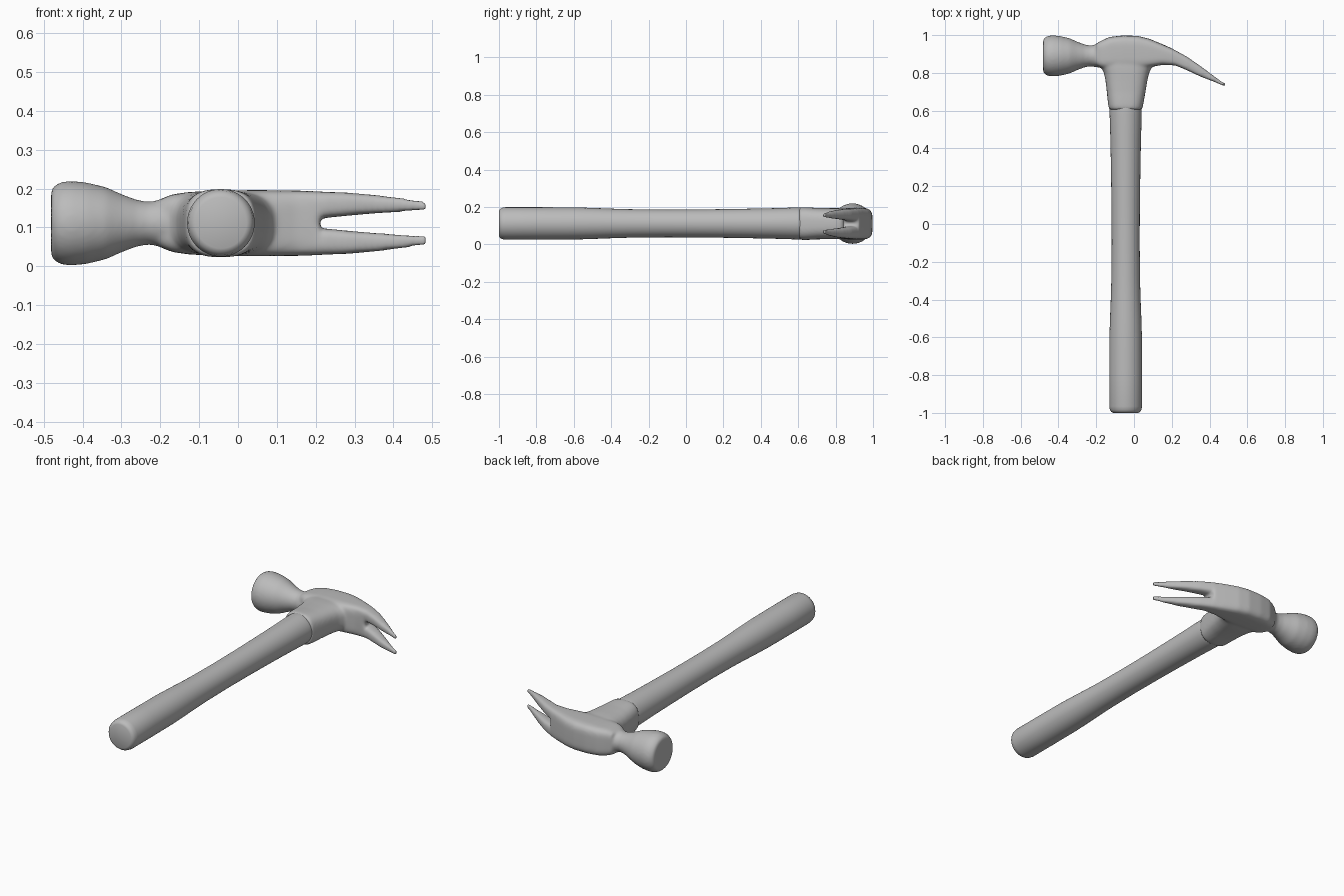
import bpy, bmesh, math
from mathutils import Vector

if "Cube" in bpy.data.objects:
    bpy.data.objects.remove(bpy.data.objects["Cube"], do_unlink=True)

MID_X, MID_Z = -0.044, 0.112

grey = bpy.data.materials.new("plain grey")
grey.use_nodes = True
grey.diffuse_color = (0.5, 0.5, 0.5, 1)
grey.node_tree.nodes["Principled BSDF"].inputs["Base Color"].default_value = (0.5, 0.5, 0.5, 1)


def new_object(name, bm):
    bmesh.ops.recalc_face_normals(bm, faces=bm.faces)
    mesh = bpy.data.meshes.new(name)
    bm.to_mesh(mesh)
    bm.free()
    mesh.materials.append(grey)
    for poly in mesh.polygons:
        poly.use_smooth = True
    obj = bpy.data.objects.new(name, mesh)
    bpy.context.collection.objects.link(obj)
    return obj


def loft(bm, sections, axis, power=2, sides=40):
    """Bridge rounded sections: (position, centre, half width, z centre, half height)."""
    rings = []
    for pos, mid, half, zmid, zhalf in sections:
        ring = []
        for i in range(sides):
            a = math.tau * i / sides
            c, s = math.cos(a), math.sin(a)
            across = mid + half * math.copysign(abs(c) ** (2 / power), c)
            z = zmid + zhalf * math.copysign(abs(s) ** (2 / power), s)
            co = (pos, across, z) if axis == "x" else (across, pos, z)
            ring.append(bm.verts.new(Vector(co)))
        rings.append(ring)
    for a, b in zip(rings, rings[1:]):
        for i in range(sides):
            j = (i + 1) % sides
            bm.faces.new((a[i], a[j], b[j], b[i]))
    bm.faces.new(rings[0])
    bm.faces.new(rings[-1])


# Handle: round grip with a slimmer middle and a rounded butt
bm = bmesh.new()
handle = [(-1, .066), (-.995, .076), (-.985, .083), (-.965, .087), (-.8, .087), (-.6, .086),
          (-.5, .083), (-.4, .079), (-.3, .076), (-.1, .074), (.1, .075), (.3, .078),
          (.45, .081), (.58, .085), (.61, .085), (.66, .08)]
loft(bm, [(y, MID_X, r, MID_Z, r) for y, r in handle], "y", sides=48)
new_object("handle", bm)

# Head: overlapping solids fused into one soft casting
bm = bmesh.new()

# Striking face and its narrow throat
poll = [(-.481, .086), (-.472, .097), (-.455, .106), (-.43, .109), (-.39, .105), (-.34, .093),
        (-.3, .075), (-.26, .06), (-.23, .055), (-.2, .06), (-.12, .07)]
loft(bm, [(x, .89, r, .111, r) for x, r in poll], "x")

# Middle block: position, lower edge, upper edge, half height
block = [(-.2, .84, .955, .062), (-.17, .826, .972, .074), (-.13, .822, .99, .08),
         (-.06, .82, .998, .084), (.02, .82, .996, .085), (.08, .83, .981, .085),
         (.15, .842, .952, .084), (.21, .84, .926, .082)]
loft(bm, [(x, (lo + hi) / 2, (hi - lo) / 2, .111, h) for x, lo, hi, h in block], "x", 4.5)

# Socket that flares from the handle into the block
socket = [(.605, -.13, .043, .084), (.625, -.136, .047, .088), (.65, -.139, .052, .087),
          (.7, -.144, .061, .084), (.76, -.151, .071, .083), (.8, -.159, .08, .083),
          (.83, -.175, .095, .082), (.86, -.19, .125, .08), (.9, -.19, .125, .075)]
loft(bm, [(y, (a + b) / 2, (b - a) / 2, .111, h) for y, a, b, h in socket], "y", 2.8)

# Two claw tines: position, lower edge, upper edge, inner and outer offset in z
tine = [(.16, .844, .946, .012, .084), (.22, .839, .919, .013, .081), (.28, .814, .886, .019, .079),
        (.35, .781, .838, .025, .073), (.42, .754, .786, .029, .065), (.46, .737, .756, .030, .060),
        (.485, .728, .743, .032, .056)]
for side in (1, -1):
    loft(bm, [(x, (lo + hi) / 2, (hi - lo) / 2, .111 + side * (i + o) / 2, (o - i) / 2)
              for x, lo, hi, i, o in tine], "x", 3.2)
head = new_object("claw_head", bm)

fuse = head.modifiers.new("fuse", "REMESH")
fuse.mode = "VOXEL"
fuse.voxel_size = 0.007
fuse.use_smooth_shade = True
soften = head.modifiers.new("soften", "SMOOTH")
soften.factor = 0.5
soften.iterations = 10
